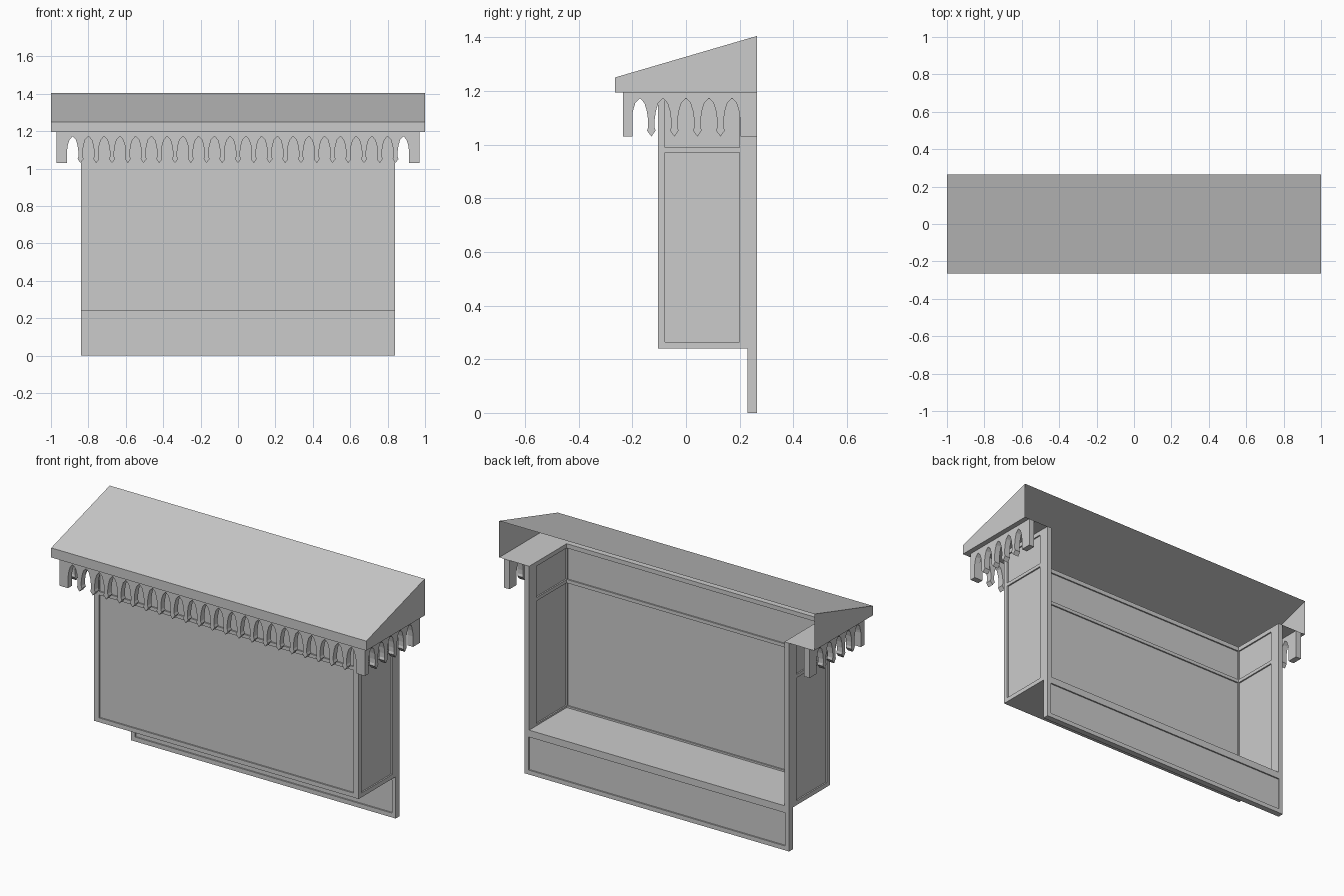
import bpy, bmesh
from mathutils import Vector

if "Cube" in bpy.data.objects:
    bpy.data.objects.remove(bpy.data.objects["Cube"])


def finish(name, bm, mirror=False):
    bmesh.ops.remove_doubles(bm, verts=bm.verts, dist=1e-5)
    bmesh.ops.recalc_face_normals(bm, faces=bm.faces)
    mesh = bpy.data.meshes.new(name)
    bm.to_mesh(mesh)
    bm.free()
    obj = bpy.data.objects.new(name, mesh)
    bpy.context.collection.objects.link(obj)
    if mirror:
        obj.modifiers.new("both_sides", 'MIRROR')
    return obj


# Drawing planes: u across, v up, d = depth coordinate
def facing_front(u, v, d):
    return Vector((u, d, v))


def facing_side(u, v, d):
    return Vector((d, u, v))


def framed_wall(name, us, vs, d0, d1, place, recess=0.008, mirror=False):
    """Slab split by grid lines; odd/odd cells become panels recessed on both faces."""
    bm = bmesh.new()
    step = place(0, 0, 1)
    grid = [[bm.verts.new(place(u, v, d0)) for v in vs] for u in us]
    for i in range(len(us) - 1):
        for j in range(len(vs) - 1):
            bm.faces.new((grid[i][j], grid[i + 1][j], grid[i + 1][j + 1], grid[i][j + 1]))
    new = bmesh.ops.extrude_face_region(bm, geom=bm.faces[:], use_keep_orig=True)["geom"]
    moved = [g for g in new if isinstance(g, bmesh.types.BMVert)]
    bmesh.ops.translate(bm, verts=moved, vec=step * (d1 - d0))
    bmesh.ops.recalc_face_normals(bm, faces=bm.faces)
    centres = [place((us[i] + us[i + 1]) / 2, (vs[j] + vs[j + 1]) / 2, d)
               for i in range(1, len(us) - 1, 2)
               for j in range(1, len(vs) - 1, 2) for d in (d0, d1)]
    cells = [f for f in bm.faces
             if any((f.calc_center_median() - c).length < 1e-4 for c in centres)]
    for f in cells:
        inward = -f.normal.copy() * recess
        face = bmesh.ops.extrude_discrete_faces(bm, faces=[f])["faces"][0]
        bmesh.ops.translate(bm, verts=face.verts[:], vec=inward)
    return finish(name, bm, mirror)


def valance(name, u0, u1, first_peak, pitch, count, d0, d1, place, mirror=False):
    """Board with pointed arches cut in, and an arrow pendant between each pair."""
    low, top = 1.03, 1.195
    half = [(0.031, 1.065), (0.031, 1.09), (0.026, 1.125), (0.017, 1.155), (0, 1.173)]
    pts = [(u0, top), (u0, low), (first_peak - 0.031, low)]
    for k in range(count):
        c = first_peak + k * pitch
        pts += [(c - w, z) for w, z in half]
        pts += [(c + w, z) for w, z in reversed(half[:-1])]
        if k < count - 1:
            t = c + pitch / 2
            pts += [(t - 0.016, 1.052), (t, low), (t + 0.016, 1.052)]
    pts += [(first_peak + (count - 1) * pitch + 0.031, low), (u1, low), (u1, top)]
    bm = bmesh.new()
    face = bm.faces.new([bm.verts.new(place(u, v, d0)) for u, v in pts])
    new = bmesh.ops.extrude_face_region(bm, geom=[face], use_keep_orig=True)["geom"]
    moved = [g for g in new if isinstance(g, bmesh.types.BMVert)]
    bmesh.ops.translate(bm, verts=moved, vec=place(0, 0, d1 - d0))
    return finish(name, bm, mirror)


# Walls of the bay
levels = [0.24, 0.265, 0.97, 0.99, 1.17, 1.195]
framed_wall("front_wall", [-0.81, -0.808, 0.808, 0.81], levels, -0.105, -0.075, facing_front)
framed_wall("side_walls", [-0.105, -0.078, 0.2, 0.265], levels, 0.81, 0.84, facing_side,
            mirror=True)

# Panel below the bay, against the building
framed_wall("lower_panel", [-0.84, -0.815, 0.815, 0.84], [0, 0.025, 0.215, 0.24],
            0.23, 0.265, facing_front)

# Bay floor
bm = bmesh.new()
bmesh.ops.create_cube(bm, size=1)
for v in bm.verts:
    v.co = Vector((v.co.x * 1.62, 0.095 + v.co.y * 0.34, 0.2475 + v.co.z * 0.015))
finish("bay_floor", bm)

# Arched valance around the eaves
valance("front_valance", -0.97, 0.97, -0.884, 0.0842, 22, -0.235, -0.2, facing_front)
valance("side_valances", -0.215, 0.265, -0.172, 0.0858, 5, 0.935, 0.97, facing_side,
        mirror=True)

# Lean-to roof shell: open at the back, underside only outside the bay walls
bm = bmesh.new()
B, F, ZB, ZF, ZT = 0.265, -0.265, 1.195, 1.25, 1.405
faces = [
    [(-1, F, ZF), (1, F, ZF), (1, B, ZT), (-1, B, ZT)],
    [(-1, F, ZB), (1, F, ZB), (1, F, ZF), (-1, F, ZF)],
    [(-1, F, ZB), (1, F, ZB), (0.84, -0.105, ZB), (-0.84, -0.105, ZB)],
]
for s in (-1, 1):
    faces.append([(s, F, ZB), (s, B, ZB), (s, B, ZT), (s, F, ZF)])
    faces.append([(s, F, ZB), (s, B, ZB), (s * 0.84, B, ZB), (s * 0.84, -0.105, ZB)])
for f in faces:
    bm.faces.new([bm.verts.new(p) for p in f])
finish("roof", bm)
